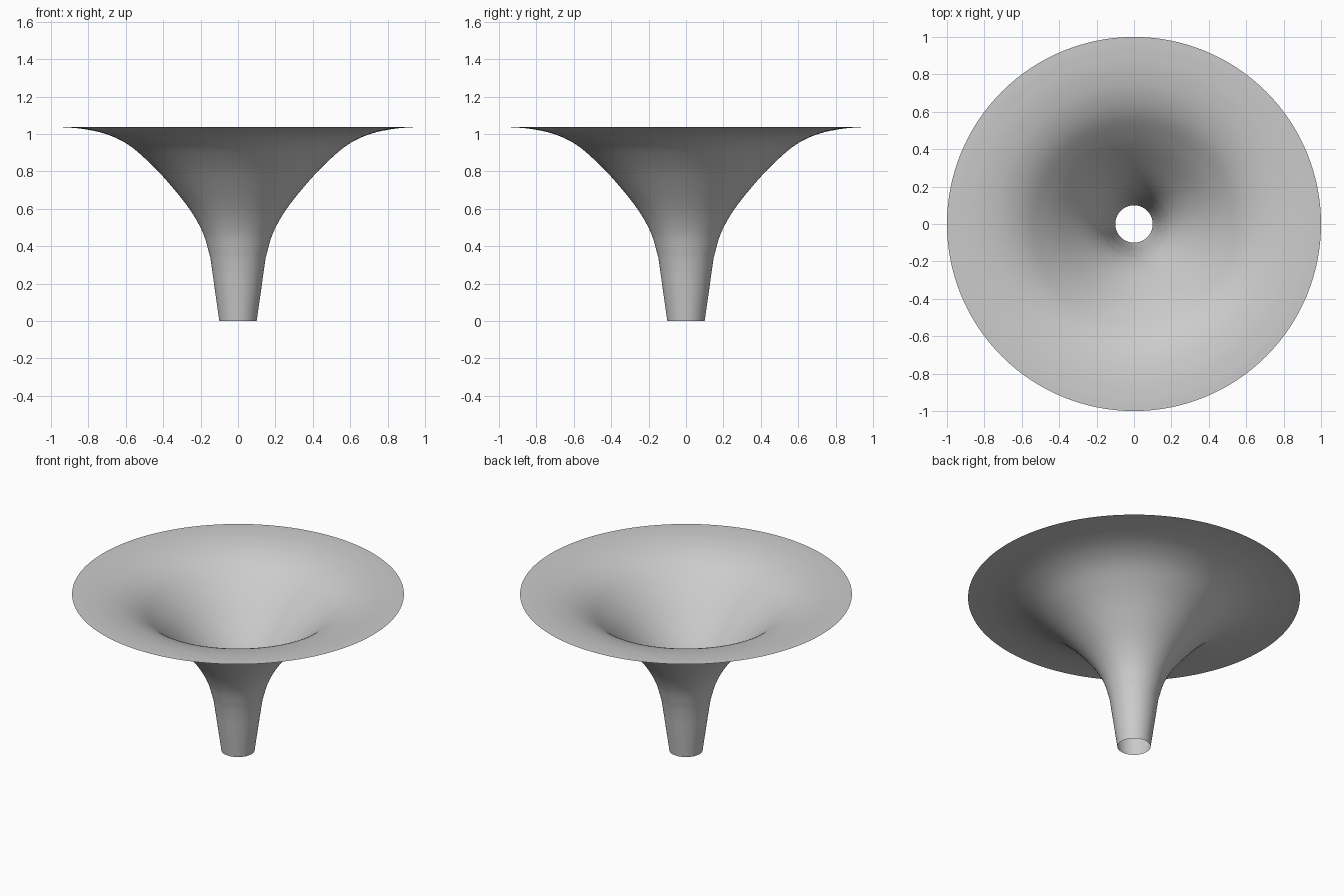
import bpy
import bmesh
import math
from mathutils import Vector

cube = bpy.data.objects.get("Cube")
if cube:
    bpy.data.objects.remove(cube, do_unlink=True)

SIDES = 128
STEPS = 6

# Radius and height along the flared wall, from throat to rim
FLARE = [(0.148, 0.34), (0.187, 0.47), (0.26, 0.60), (0.385, 0.755),
         (0.487, 0.86), (0.59, 0.945), (0.70, 0.998), (0.82, 1.026),
         (0.93, 1.036), (1.0, 1.037)]


def smooth_path(points, steps):
    """Catmull-Rom path through the points."""
    p = [Vector(q) for q in points]
    p = [2 * p[0] - p[1]] + p + [2 * p[-1] - p[-2]]
    path = []
    for a, b, c, d in zip(p, p[1:], p[2:], p[3:]):
        for i in range(steps):
            t = i / steps
            path.append(0.5 * (2 * b + (c - a) * t
                               + (2 * a - 5 * b + 4 * c - d) * t ** 2
                               + (3 * b - a - 3 * c + d) * t ** 3))
    return path + [p[-2]]


def revolve(name, profile, material):
    """Open single-walled surface of revolution about z."""
    bm = bmesh.new()
    verts = [bm.verts.new((r, 0, z)) for r, z in profile]
    edges = [bm.edges.new(pair) for pair in zip(verts, verts[1:])]
    bmesh.ops.spin(bm, geom=verts + edges, cent=(0, 0, 0), axis=(0, 0, 1),
                   angle=math.tau, steps=SIDES, use_merge=True)
    bmesh.ops.remove_doubles(bm, verts=bm.verts, dist=1e-5)
    bmesh.ops.recalc_face_normals(bm, faces=bm.faces)
    # Outward means the wall of the stem faces away from the axis
    low = min(bm.faces, key=lambda f: f.calc_center_median().z)
    if low.normal.dot(low.calc_center_median().xy.to_3d()) < 0:
        bmesh.ops.reverse_faces(bm, faces=bm.faces)
    for face in bm.faces:
        face.smooth = True
    mesh = bpy.data.meshes.new(name)
    bm.to_mesh(mesh)
    bm.free()
    mesh.materials.append(material)
    obj = bpy.data.objects.new(name, mesh)
    bpy.context.collection.objects.link(obj)
    return obj


grey = bpy.data.materials.new("light_grey")
grey.use_nodes = True
grey.diffuse_color = (0.6, 0.6, 0.6, 1)
grey.node_tree.nodes["Principled BSDF"].inputs["Base Color"].default_value = (0.6, 0.6, 0.6, 1)

# Tapered open stem runs straight into the flared bowl
stem = [Vector((0.10, 0.0)), Vector((0.116, 0.113)), Vector((0.132, 0.227))]
revolve("flared_funnel", stem + smooth_path(FLARE, STEPS), grey)
